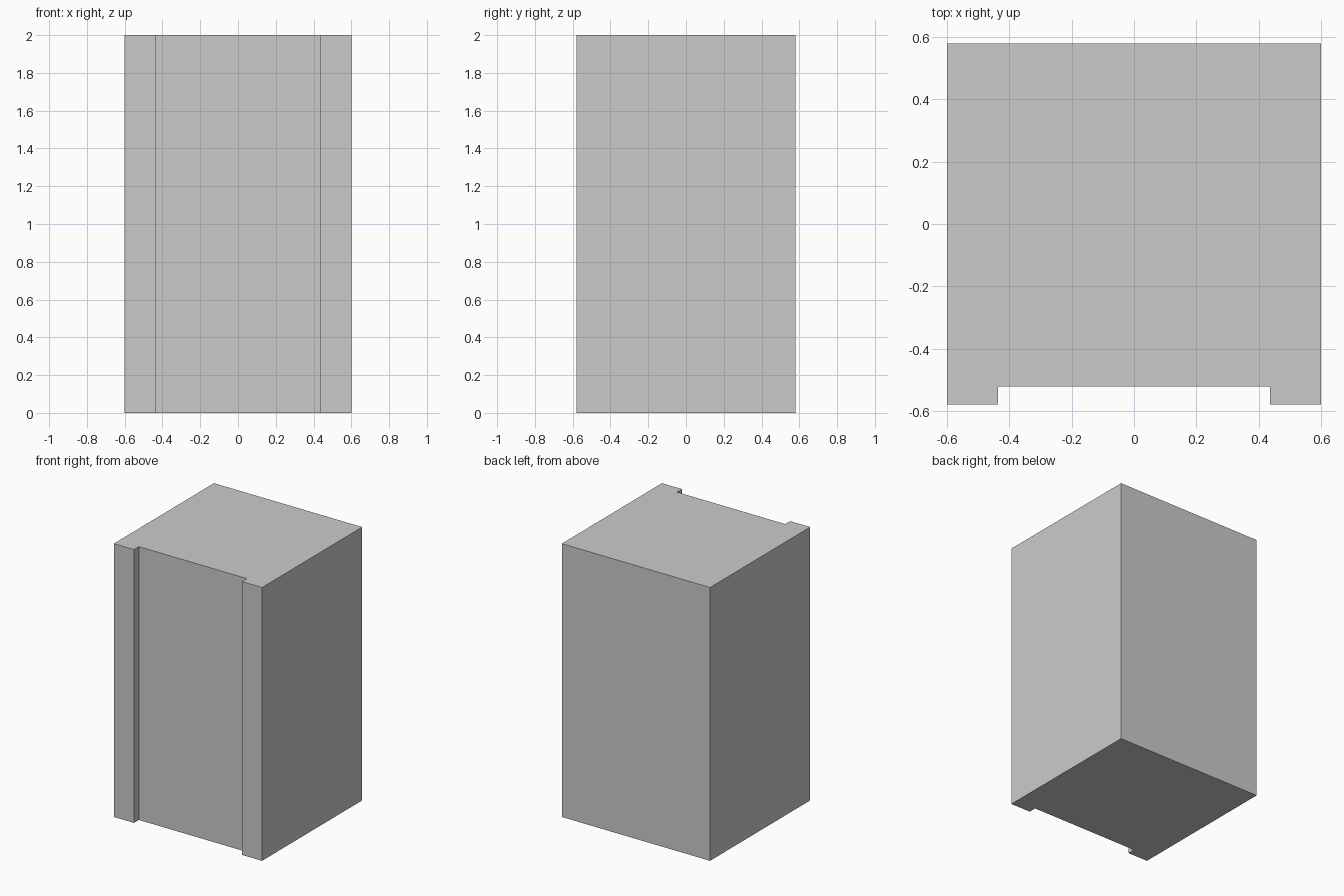
import bpy
import bmesh

if "Cube" in bpy.data.objects:
    bpy.data.objects.remove(bpy.data.objects["Cube"])

# Plan of the block: right half of the outline, mirrored to the left
half = [(0.437, -0.522), (0.437, -0.579), (0.6, -0.579), (0.6, 0.579)]
outline = half + [(-x, y) for x, y in reversed(half)]
HEIGHT = 2.0

# Block with a shallow full-height recess in the front, extruded upwards
bm = bmesh.new()
base = bm.faces.new([bm.verts.new((x, y, 0)) for x, y in outline])
result = bmesh.ops.extrude_face_region(bm, geom=[base], use_keep_orig=True)
top_verts = [v for v in result["geom"] if isinstance(v, bmesh.types.BMVert)]
bmesh.ops.translate(bm, verts=top_verts, vec=(0, 0, HEIGHT))
bmesh.ops.recalc_face_normals(bm, faces=bm.faces)

mesh = bpy.data.meshes.new("recessed_block")
bm.to_mesh(mesh)
bm.free()
block = bpy.data.objects.new("recessed_block", mesh)
bpy.context.collection.objects.link(block)
